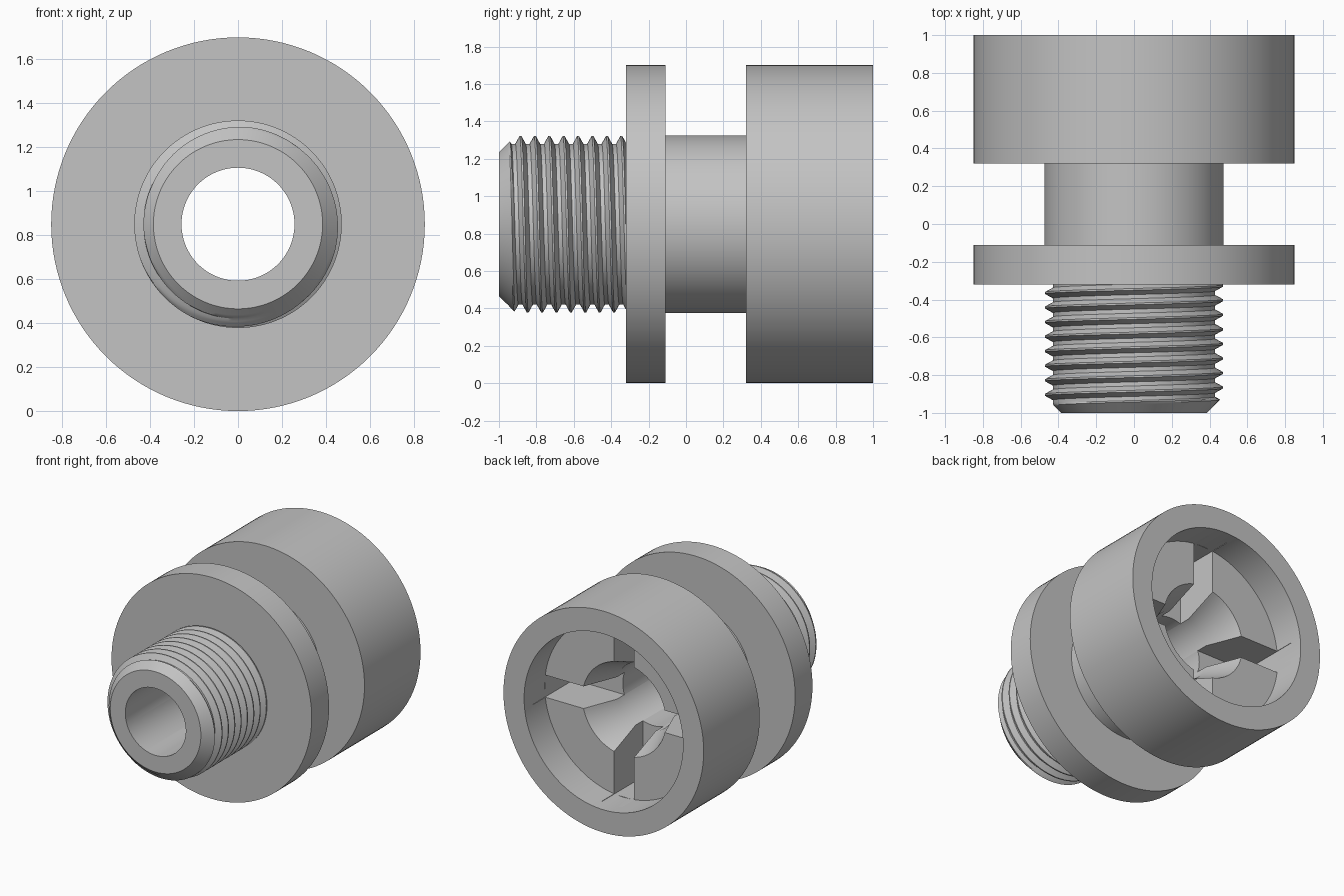
import bpy, bmesh, math

cube = bpy.data.objects.get("Cube")
if cube:
    bpy.data.objects.remove(cube, do_unlink=True)

AXIS_Z = 0.85      # height of the turning axis, which runs along y
SEGMENTS = 128

metal = bpy.data.materials.new("plain grey")
metal.use_nodes = True
grey = (0.55, 0.55, 0.55, 1)
metal.diffuse_color = grey
metal.node_tree.nodes["Principled BSDF"].inputs["Base Color"].default_value = grey


def finish(bm, name):
    bmesh.ops.recalc_face_normals(bm, faces=bm.faces[:])
    mesh = bpy.data.meshes.new(name)
    bm.to_mesh(mesh)
    bm.free()
    mesh.materials.append(metal)
    obj = bpy.data.objects.new(name, mesh)
    bpy.context.collection.objects.link(obj)
    return obj


def around(r, y, angle):
    return (r * math.sin(angle), y, AXIS_Z + r * math.cos(angle))


def activate(obj):
    bpy.ops.object.select_all(action='DESELECT')
    obj.select_set(True)
    bpy.context.view_layer.objects.active = obj


def lathe(profile, name):
    """Turn a closed (y, radius) profile around the axis."""
    bm = bmesh.new()
    rings = [[bm.verts.new(around(r, y, math.tau * i / SEGMENTS)) for y, r in profile]
             for i in range(SEGMENTS)]
    for i in range(SEGMENTS):
        a, b = rings[i - 1], rings[i]
        for j in range(len(profile)):
            bm.faces.new((a[j - 1], a[j], b[j], b[j - 1]))
    return finish(bm, name)


def box(size, centre, name):
    bm = bmesh.new()
    bmesh.ops.create_cube(bm, size=1)
    for v in bm.verts:
        v.co = [c + s * p for c, s, p in zip(centre, size, v.co)]
    return finish(bm, name)


# Turned body: bore, flange, neck, cupped head and flared inner seat
body = lathe([(-1, 0.257), (-1, 0.385), (-0.32, 0.385), (-0.32, 0.85),
              (-0.11, 0.85), (-0.11, 0.475), (0.32, 0.475), (0.32, 0.85),
              (1, 0.85), (1, 0.675), (0.75, 0.675), (0.75, 0.355),
              (0.49, 0.257)], "turned_body")

# Cross slots cut into the cup floor
SLOT, REACH = 0.17, 1.345
for name, size in (("upright_slot_cutter", (SLOT, 0.5, REACH)),
                   ("level_slot_cutter", (REACH, 0.5, SLOT))):
    cutter = box(size, (0, 0.65, AXIS_Z), name)
    cutter.hide_render = True
    mod = body.modifiers.new("slot", 'BOOLEAN')
    mod.operation = 'DIFFERENCE'
    mod.solver = 'EXACT'
    mod.object = cutter
    activate(body)
    bpy.ops.object.modifier_apply(modifier=mod.name)
    bpy.data.objects.remove(cutter, do_unlink=True)

# Helical thread with a chamfered tip
PITCH, CREST, ROOT = 0.077, 0.472, 0.43
FIRST, LAST = -1, -0.31
steps = [0.06, 0.16, 0.26, 0.36, 0.5, 0.64, 0.74, 0.84, 0.94]


def thread_radius(phase):
    d = min(phase, 1 - phase)
    t = min(max((d - 0.06) / 0.3, 0), 1)
    return CREST + (ROOT - CREST) * t


bm = bmesh.new()
rows = [(k, s) for k in range(-4, 10) for s in steps]
columns = []
for i in range(SEGMENTS):
    turn = i / SEGMENTS
    column = []
    for k, s in rows:
        y = min(max(-0.885 + PITCH * (k + s + turn), FIRST), LAST)
        r = min(thread_radius(s), 0.385 + (y - FIRST))
        column.append(bm.verts.new(around(r, y, math.tau * turn)))
    columns.append(column)
for i in range(SEGMENTS):
    # The last column joins the first one a full pitch further on
    last = i == SEGMENTS - 1
    shift = len(steps) if last else 0
    a, b = columns[i], columns[(i + 1) % SEGMENTS]
    for j in range(len(rows) - 1 - shift):
        bm.faces.new((a[j], a[j + 1], b[j + 1 + shift], b[j + shift]))
bmesh.ops.remove_doubles(bm, verts=bm.verts[:], dist=0.0002)
bmesh.ops.dissolve_degenerate(bm, dist=0.0002, edges=bm.edges[:])
thread = finish(bm, "screw_thread")
# Keep the open shell facing outward
facing = sum(p.area * (p.normal.x * p.center.x + p.normal.z * (p.center.z - AXIS_Z))
             for p in thread.data.polygons)
if facing < 0:
    thread.data.flip_normals()

for obj in (body, thread):
    activate(obj)
    bpy.ops.object.shade_smooth_by_angle(angle=math.radians(25))
